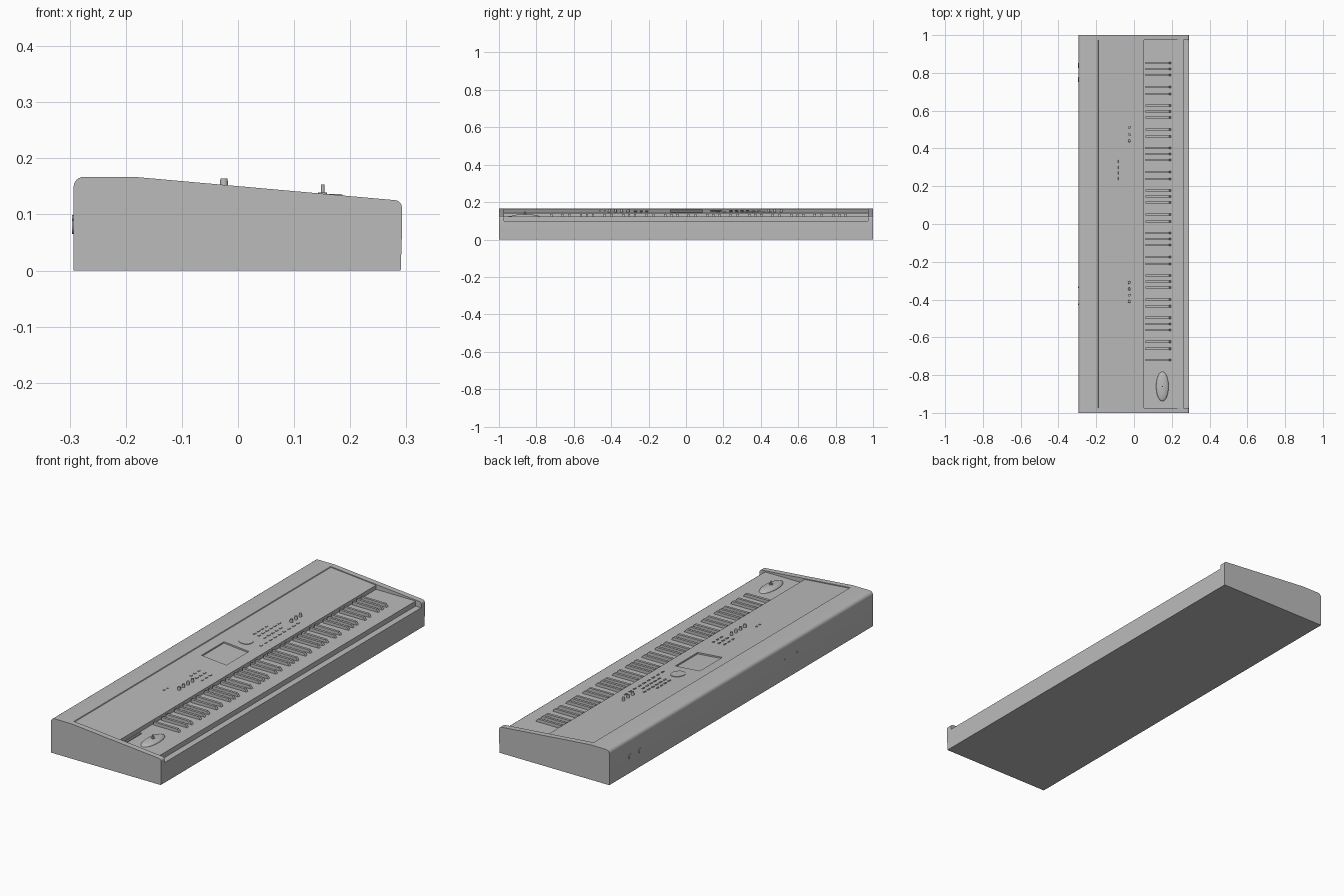
import bpy, bmesh, math
from mathutils import Matrix, Vector

if "Cube" in bpy.data.objects:
    bpy.data.objects.remove(bpy.data.objects["Cube"])

grey = bpy.data.materials.new("mid_grey")
grey.use_nodes = True
colour = (0.5, 0.5, 0.5, 1)
grey.diffuse_color = colour
grey.node_tree.nodes["Principled BSDF"].inputs["Base Color"].default_value = colour

TILT = math.atan(0.042 / 0.47)
RECESS = 0.004


def panel_z(x):
    return 0.167 - RECESS - (x + 0.185) * math.tan(TILT)


def finish(name, bm, smooth=False):
    bmesh.ops.recalc_face_normals(bm, faces=bm.faces)
    mesh = bpy.data.meshes.new(name)
    bm.to_mesh(mesh)
    bm.free()
    mesh.materials.append(grey)
    obj = bpy.data.objects.new(name, mesh)
    bpy.context.collection.objects.link(obj)
    if smooth:
        bpy.ops.object.select_all(action="DESELECT")
        obj.select_set(True)
        bpy.context.view_layer.objects.active = obj
        bpy.ops.object.shade_smooth_by_angle(angle=math.radians(35))
    return obj


def extrude(name, profile, y0, y1, smooth=False):
    """Sweep an x-z profile along y."""
    bm = bmesh.new()
    face = bm.faces.new([bm.verts.new((x, y0, z)) for x, z in profile])
    made = bmesh.ops.extrude_face_region(bm, geom=[face])["geom"]
    moved = [v for v in made if isinstance(v, bmesh.types.BMVert)]
    bmesh.ops.translate(bm, verts=moved, vec=(0, y1 - y0, 0))
    return finish(name, bm, smooth)


def arc(cx, cz, r, start, end, steps=6):
    return [(cx + r * math.cos(math.radians(start + (end - start) * i / steps)),
             cz + r * math.sin(math.radians(start + (end - start) * i / steps)))
            for i in range(steps + 1)]


def box(name, centre, size, tilt=0.0):
    bm = bmesh.new()
    m = (Matrix.Translation(centre) @ Matrix.Rotation(tilt, 4, "Y")
         @ Matrix.Diagonal(Vector((*size, 1))))
    bmesh.ops.create_cube(bm, size=1, matrix=m)
    return finish(name, bm)


def disc(name, centre, radius, height, axis="Z", tilt=0.0, top=None, sides=24):
    bm = bmesh.new()
    turn = Matrix.Rotation(-math.pi / 2 if axis == "X" else tilt, 4, "Y")
    bmesh.ops.create_cone(bm, cap_ends=True, segments=sides, radius1=radius,
                          radius2=radius if top is None else top, depth=height,
                          matrix=Matrix.Translation(centre) @ turn)
    return finish(name, bm, True)


# Rounded back edge shared by the body and the end cheeks
back = [(-0.293, 0)] + arc(-0.275, 0.149, 0.018, 180, 90)

# Main body: top deck, recessed sloping panel, key bed and front lip
body = extrude("main_body", back + [
    (-0.19, 0.167), (-0.188, panel_z(-0.188)), (0.052, panel_z(0.052)),
    (0.052, 0.122), (0.262, 0.122), (0.262, 0.098), (0.292, 0.098),
    (0.292, 0.06), (0.29, 0)], -0.973, 0.973, True)

# End cheeks
cheek = back + [(-0.185, 0.167)] + arc(0.279, 0.1125, 0.013, 85, 0) + [(0.292, 0.06), (0.29, 0)]
for name, y0, y1 in (("right_cheek", -1, -0.973), ("left_cheek", 0.973, 1)):
    extrude(name, cheek, y0, y1, True)

# Sunken screen in the panel
cutter = box("screen_cutter", (-0.07, 0.003, panel_z(-0.07)), (0.132, 0.17, 0.014), TILT)
cutter.hide_render = True
cutter.hide_viewport = True
cutter.display_type = "WIRE"
cut = body.modifiers.new("screen_recess", "BOOLEAN")
cut.operation = "DIFFERENCE"
cut.object = cutter
cut.solver = "EXACT"

# Black keys: a lone key, then seven octaves of two and three
octave = 0.2249
key_y = [-0.72] + [base + octave * n for n in range(7)
                   for base in (-0.661, -0.624, -0.561, -0.529, -0.497)]
key_profile = [(0.06, 0.12), (0.06, 0.137), (0.186, 0.136), (0.198, 0.12)]
for i, y in enumerate(key_y):
    extrude(f"black_key_{i + 1}", key_profile, y - 0.006, y + 0.006)

# Control knobs
for i, y in enumerate((0.51, 0.475, 0.44, -0.31, -0.344, -0.377, -0.41)):
    disc(f"knob_{i + 1}", (-0.025, y, panel_z(-0.025) + 0.006), 0.0075, 0.018, top=0.0065)

# Rows of small panel buttons: x, first y, count, spacing, length
rows = [(-0.08, 0.24, 4, 0.03, 0.016), (-0.055, 0.24, 6, 0.03, 0.016),
        (-0.025, 0.24, 5, 0.03, 0.016), (0.005, 0.17, 9, 0.035, 0.016),
        (-0.06, -0.27, 3, 0.03, 0.014), (-0.03, -0.27, 3, 0.03, 0.014),
        (0.0, -0.27, 3, 0.03, 0.014), (-0.07, -0.46, 2, 0.025, 0.008)]
for r, (x, y, count, step, length) in enumerate(rows):
    for i in range(count):
        box(f"button_{r + 1}_{i + 1}", (x, y + i * step, panel_z(x)),
            (0.007, length, 0.006), TILT)

# Data wheel
disc("data_wheel", (-0.07, 0.16, panel_z(-0.07)), 0.033, 0.005, tilt=TILT, sides=40)

# Joystick: domed oval pad, collar and stick
bm = bmesh.new()
bmesh.ops.create_uvsphere(bm, u_segments=32, v_segments=16, radius=1,
                          matrix=Matrix.Translation((0.15, -0.86, 0.122))
                          @ Matrix.Diagonal((0.033, 0.078, 0.013, 1)))
bmesh.ops.bisect_plane(bm, geom=bm.verts[:] + bm.edges[:] + bm.faces[:],
                       plane_co=(0, 0, 0.121), plane_no=(0, 0, 1), clear_inner=True)
finish("joystick_pad", bm, True)
disc("joystick_collar", (0.151, -0.86, 0.136), 0.008, 0.006)
disc("joystick_stick", (0.151, -0.86, 0.145), 0.003, 0.016, sides=12)

# Slider strip beside the joystick
box("slider_strip", (0.065, -0.89, 0.123), (0.008, 0.12, 0.008))

# Rear sockets
for i, (y, z, r) in enumerate(((0.84, 0.078, 0.013), (0.765, 0.078, 0.013),
                               (-0.335, 0.094, 0.005), (-0.425, 0.094, 0.005))):
    disc(f"rear_socket_{i + 1}", (-0.2935, y, z), r, 0.004, axis="X")
